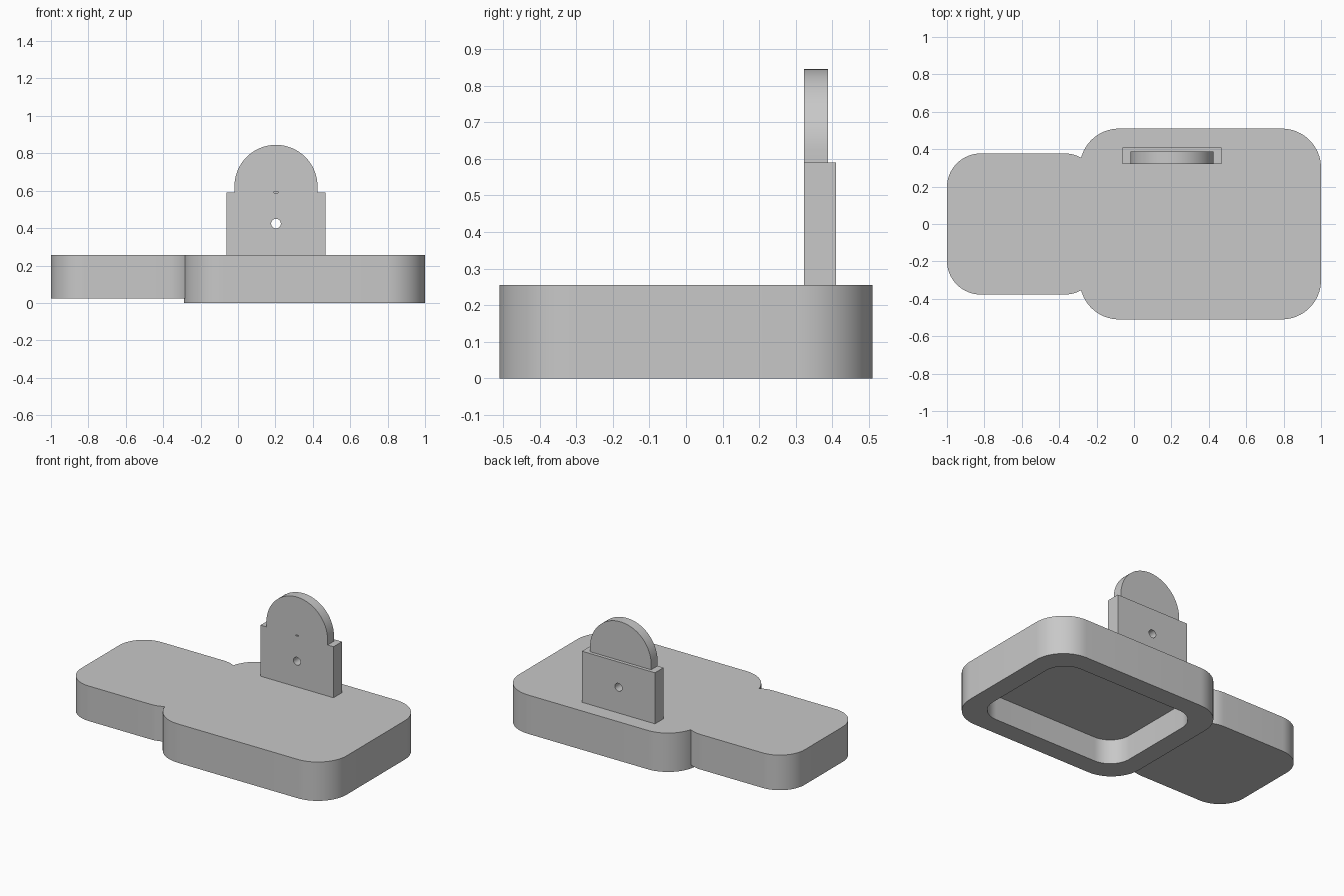
import bpy, bmesh, math
from mathutils import Matrix

if "Cube" in bpy.data.objects:
    bpy.data.objects.remove(bpy.data.objects["Cube"], do_unlink=True)

GREY = (0.58, 0.58, 0.58, 1)
mat = bpy.data.materials.new("plain grey")
mat.use_nodes = True
mat.diffuse_color = GREY
mat.node_tree.nodes["Principled BSDF"].inputs["Base Color"].default_value = GREY


def prism(name, outline, low, high, upright=False):
    """Extrude a 2D outline along z, or along y when upright."""
    bm = bmesh.new()
    base = bm.faces.new([bm.verts.new((u, v, low)) for u, v in outline])
    top = bmesh.ops.extrude_face_region(bm, geom=[base])["geom"]
    verts = [g for g in top if isinstance(g, bmesh.types.BMVert)]
    bmesh.ops.translate(bm, verts=verts, vec=(0, 0, high - low))
    if upright:
        swap = Matrix(((1, 0, 0, 0), (0, 0, 1, 0), (0, 1, 0, 0), (0, 0, 0, 1)))
        bm.transform(swap)
    bmesh.ops.recalc_face_normals(bm, faces=bm.faces)
    mesh = bpy.data.meshes.new(name)
    bm.to_mesh(mesh)
    bm.free()
    mesh.materials.append(mat)
    obj = bpy.data.objects.new(name, mesh)
    bpy.context.collection.objects.link(obj)
    return obj


def arc(cx, cy, r, start, end, steps):
    angles = [math.radians(start + (end - start) * i / steps) for i in range(steps + 1)]
    return [(cx + r * math.cos(a), cy + r * math.sin(a)) for a in angles]


def circle(cx, cy, r, steps=32):
    return arc(cx, cy, r, 0, 360, steps)[:-1]


def rounded(x0, x1, half, r):
    pts = []
    corners = [(x1 - r, half - r), (x0 + r, half - r), (x0 + r, r - half), (x1 - r, r - half)]
    for i, (cx, cy) in enumerate(corners):
        pts += arc(cx, cy, r, 90 * i, 90 * i + 90, 16)
    return pts


def box(x0, x1, y0, y1):
    return [(x0, y0), (x1, y0), (x1, y1), (x0, y1)]


def combine(target, other, operation):
    """Apply a boolean and discard the helper."""
    other.hide_render = True
    mod = target.modifiers.new(operation, "BOOLEAN")
    mod.operation, mod.object, mod.solver = operation, other, "EXACT"
    bpy.context.view_layer.objects.active = target
    bpy.ops.object.modifier_apply(modifier=mod.name)
    bpy.data.objects.remove(other, do_unlink=True)


def smooth(obj):
    bpy.ops.object.select_all(action="DESELECT")
    obj.select_set(True)
    bpy.context.view_layer.objects.active = obj
    bpy.ops.object.shade_smooth_by_angle(angle=math.radians(30))


# Base: large rounded block, smaller raised extension, hollow underside
TOP = 0.255
base = prism("base", rounded(-0.29, 1, 0.51, 0.21), 0, TOP)
combine(base, prism("extension", rounded(-1, -0.19, 0.377, 0.18), 0.025, TOP), "UNION")
combine(base, prism("recess", rounded(-0.165, 0.875, 0.385, 0.145), -0.1, 0.16), "DIFFERENCE")
smooth(base)

# Bracket: thick lower plate with a thinner arched tab above
CX, FRONT, BACK = 0.203, 0.322, 0.41
bracket = prism("bracket", box(CX - 0.265, CX + 0.265, 0.25, 0.59), FRONT, BACK, True)
arch = arc(CX, 0.623, 0.222, 0, 180, 48) + [(CX - 0.222, 0.4), (CX + 0.222, 0.4)]
combine(bracket, prism("arched_tab", arch, FRONT, 0.388, True), "UNION")

# Four screw holes; the lower three are counterbored from the back
HZ, SPREAD = 0.558, 0.134
for dx, dz in ((0, 1), (-1, 0), (1, 0), (0, -1)):
    x, z = CX + dx * SPREAD, HZ + dz * SPREAD
    combine(bracket, prism("hole", circle(x, z, 0.026), 0.2, 0.5, True), "DIFFERENCE")
    if dz < 1:
        combine(bracket, prism("counterbore", circle(x, z, 0.046), 0.383, 0.5, True), "DIFFERENCE")

# Tiny centre slot on the front face
slot = box(CX - 0.01, CX + 0.01, 0.589, 0.595)
combine(bracket, prism("slot", slot, 0.3, FRONT + 0.01, True), "DIFFERENCE")
smooth(bracket)
